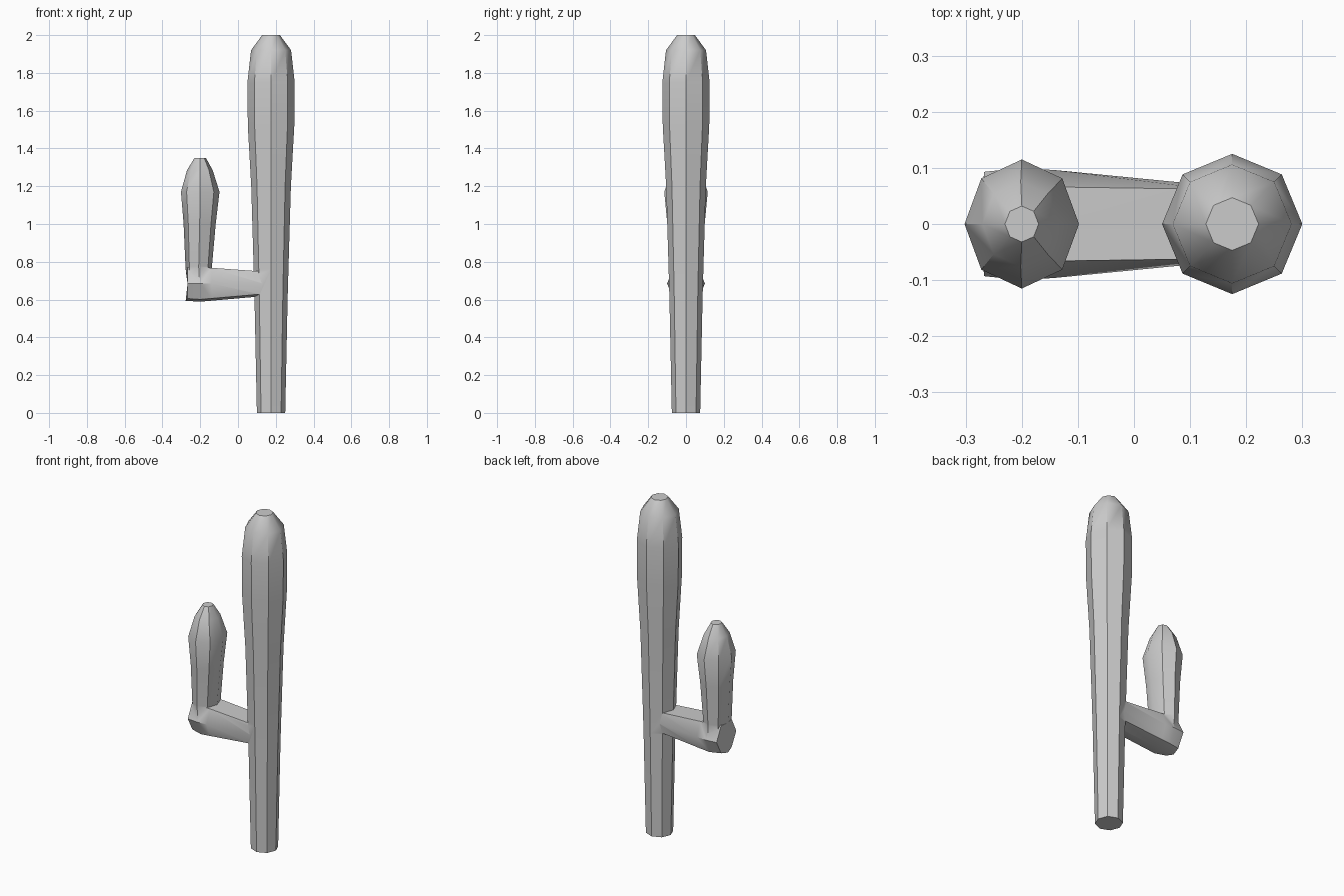
import bpy, bmesh
from math import cos, sin, pi

if "Cube" in bpy.data.objects:
    bpy.data.objects.remove(bpy.data.objects["Cube"])


def loft(name, rings):
    """Skin equal-sized rings of points and cap both ends."""
    bm = bmesh.new()
    loops = [[bm.verts.new(p) for p in ring] for ring in rings]
    for a, b in zip(loops, loops[1:]):
        for i in range(len(a)):
            j = (i + 1) % len(a)
            bm.faces.new((a[i], a[j], b[j], b[i]))
    bm.faces.new(loops[0])
    bm.faces.new(loops[-1])
    bmesh.ops.recalc_face_normals(bm, faces=bm.faces[:])
    me = bpy.data.meshes.new(name)
    bm.to_mesh(me)
    bm.free()
    ob = bpy.data.objects.new(name, me)
    bpy.context.collection.objects.link(ob)
    return ob


def octagon(cx, z, rx, ry):
    return [(cx + rx * cos(i * pi / 4), ry * sin(i * pi / 4), z) for i in range(8)]


def branch_section(x, bow, w, mid, top, zm, low):
    """Cross-section of the sideways branch; bow pushes the middle outwards."""
    return [(x - bow, 0, top), (x, w, top), (x, mid, zm), (x, w, low + 0.012),
            (x - bow, 0, low), (x, -w, low + 0.012), (x, -mid, zm), (x, -w, top)]


# Main trunk: narrow foot, swollen top
trunk = loft("cactus", [octagon(0.175, z, r, r) for z, r in (
    (0, 0.075), (0.62, 0.088), (0.76, 0.092), (1.2, 0.105), (1.52, 0.123),
    (1.75, 0.125), (1.92, 0.106), (2.0, 0.047))])

# Sideways branch, thicker at the elbow
branch = loft("branch", [
    branch_section(0.135, 0, 0.062, 0.069, 0.748, 0.685, 0.618),
    branch_section(-0.14, 0, 0.066, 0.096, 0.768, 0.685, 0.594),
    branch_section(-0.20, 0, 0.066, 0.1, 0.77, 0.685, 0.589),
    branch_section(-0.267, 0.01, 0.05, 0.093, 0.77, 0.685, 0.593)])

# Upright arm
arm = loft("arm", [octagon(cx, z, rx, ry) for cx, z, rx, ry in (
    (-0.206, 0.70, 0.066, 0.085), (-0.208, 0.775, 0.07, 0.09),
    (-0.203, 1.0, 0.085, 0.099), (-0.2, 1.17, 0.102, 0.115),
    (-0.202, 1.285, 0.068, 0.076), (-0.2, 1.35, 0.03, 0.032))])

# Merge into one skin
for part in (branch, arm):
    m = trunk.modifiers.new("union", 'BOOLEAN')
    m.operation = 'UNION'
    m.solver = 'EXACT'
    m.object = part
bpy.context.view_layer.update()
deps = bpy.context.evaluated_depsgraph_get()
merged = bpy.data.meshes.new_from_object(trunk.evaluated_get(deps))
trunk.modifiers.clear()
trunk.data = merged
for part in (branch, arm):
    bpy.data.objects.remove(part)

# Smooth along the length, crisp ribs
trunk.select_set(True)
bpy.context.view_layer.objects.active = trunk
bpy.ops.object.shade_smooth_by_angle(angle=0.68)
